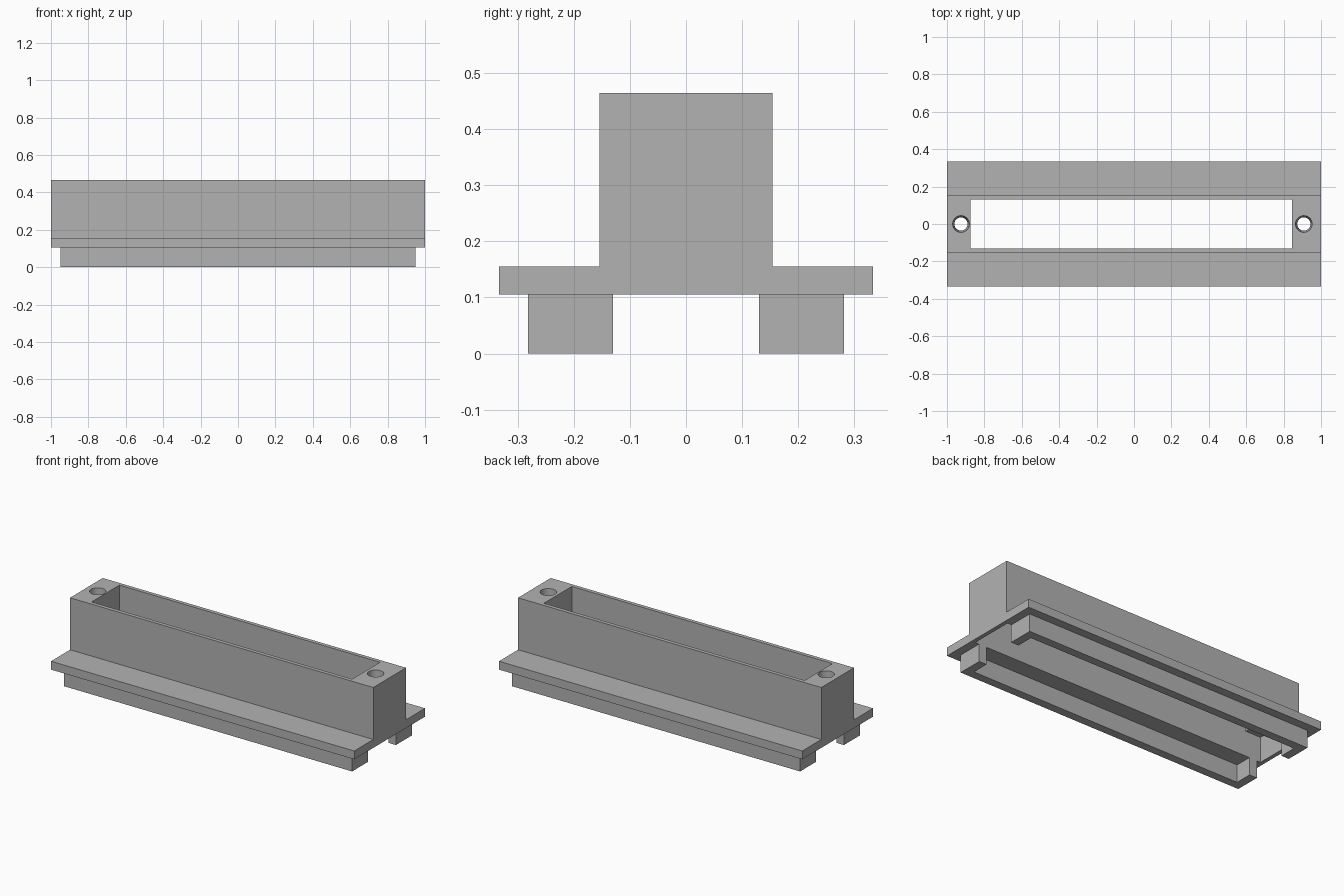
import bpy
import bmesh
from mathutils import Matrix, Vector

if "Cube" in bpy.data.objects:
    bpy.data.objects.remove(bpy.data.objects["Cube"], do_unlink=True)

grey = bpy.data.materials.new("plain grey")
grey.use_nodes = True
grey.diffuse_color = (0.45, 0.45, 0.45, 1)
grey.node_tree.nodes["Principled BSDF"].inputs["Base Color"].default_value = grey.diffuse_color


def finish(name, bm):
    bmesh.ops.recalc_face_normals(bm, faces=bm.faces)
    mesh = bpy.data.meshes.new(name)
    bm.to_mesh(mesh)
    bm.free()
    mesh.materials.append(grey)
    obj = bpy.data.objects.new(name, mesh)
    bpy.context.collection.objects.link(obj)
    return obj


def prism(name, points, sweep):
    """Extrude a closed outline along a vector."""
    bm = bmesh.new()
    face = bm.faces.new([bm.verts.new(p) for p in points])
    grown = bmesh.ops.extrude_face_region(bm, geom=[face])["geom"]
    moved = [v for v in grown if isinstance(v, bmesh.types.BMVert)]
    bmesh.ops.translate(bm, verts=moved, vec=Vector(sweep))
    return finish(name, bm)


def box(name, x0, x1, half_y, z0, z1):
    outline = [(x0, -half_y, z0), (x1, -half_y, z0), (x1, half_y, z0), (x0, half_y, z0)]
    return prism(name, outline, (0, 0, z1 - z0))


def cut(target, cutter):
    cutter.hide_render = True
    mod = target.modifiers.new("cut", "BOOLEAN")
    mod.operation = "DIFFERENCE"
    mod.solver = "EXACT"
    mod.object = cutter
    bpy.context.view_layer.objects.active = target
    bpy.ops.object.modifier_apply(modifier=mod.name)
    bpy.data.objects.remove(cutter, do_unlink=True)


base, flange, ceiling, top = 0.105, 0.155, 0.255, 0.465

# Housing: tall body on a wide flange, swept along its length
half = [(0.333, base), (0.333, flange), (0.154, flange), (0.154, top)]
section = half + [(-y, z) for y, z in reversed(half)]
housing = prism("housing", [(-1, y, z) for y, z in section], (2, 0, 0))

# Through opening, and the longer pocket under the screw tabs
cut(housing, box("lower_pocket", -0.976, 0.976, 0.131, base - 0.1, ceiling))
cut(housing, box("opening", -0.874, 0.845, 0.131, ceiling - 0.1, top + 0.1))

# Tapered screw holes in the end tabs
for x in (-0.925, 0.908):
    bm = bmesh.new()
    depth = top - ceiling + 0.02
    bmesh.ops.create_cone(bm, cap_ends=True, segments=32, radius1=0.035, radius2=0.045,
                          depth=depth, matrix=Matrix.Translation((x, 0, (top + ceiling) / 2)))
    cut(housing, finish("screw_hole", bm))

# Feet: thin outer rails with a block turned inward at each end
end, inner, wall, outer = 0.95, 0.13, 0.232, 0.282
rail = [(-end, outer), (-end, inner), (-end + 0.05, inner), (-end + 0.05, wall)]
rail += [(-x, y) for x, y in reversed(rail)]
for name, side in (("front_foot", -1), ("back_foot", 1)):
    prism(name, [(x, side * y, 0) for x, y in rail], (0, 0, base))

# Smooth the round holes only
bpy.ops.object.select_all(action="DESELECT")
housing.select_set(True)
bpy.context.view_layer.objects.active = housing
bpy.ops.object.shade_smooth_by_angle(angle=0.5)
